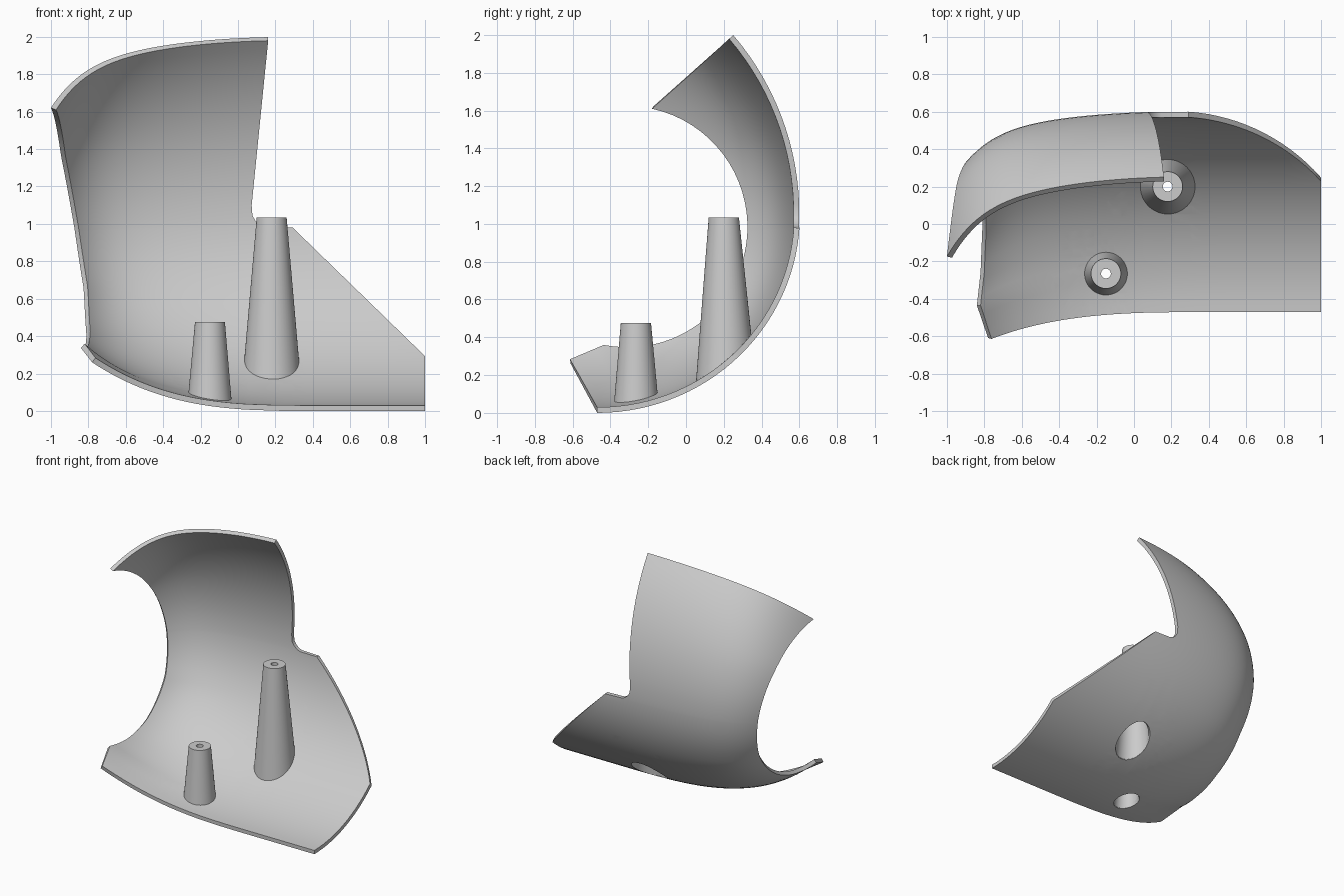
import bpy, bmesh, math

cube = bpy.data.objects.get("Cube")
if cube:
    bpy.data.objects.remove(cube, do_unlink=True)

grey = bpy.data.materials.new("light_grey_plastic")
grey.use_nodes = True
colour = (0.6, 0.6, 0.6, 1)
grey.diffuse_color = colour
grey.node_tree.nodes["Principled BSDF"].inputs["Base Color"].default_value = colour


def make_object(name, bm):
    mesh = bpy.data.meshes.new(name)
    bm.to_mesh(mesh)
    bm.free()
    mesh.materials.append(grey)
    obj = bpy.data.objects.new(name, mesh)
    bpy.context.collection.objects.link(obj)
    return obj


def activate(obj):
    bpy.ops.object.select_all(action='DESELECT')
    obj.select_set(True)
    bpy.context.view_layer.objects.active = obj


def interp(points, value):
    """Piecewise linear lookup in a sorted list of pairs."""
    for (a, fa), (b, fb) in zip(points, points[1:]):
        if value <= b:
            return fa + (fb - fa) * max(0, value - a) / (b - a)
    return points[-1][1]


# Shell shape: two blended arcs for the back, curling in towards a round side opening
MID_Z = 1.05
TOP_ANGLE = 40.5
CORNER_ANGLE = -78


def ridge(deg):
    a = math.radians(deg)
    if deg < 0:
        return -0.47 + 1.073 * math.cos(a), MID_Z + MID_Z * math.sin(a)
    return -0.86 + 1.464 * math.cos(a), MID_Z + 1.464 * math.sin(a)


def opening_edge(deg):
    around = interp([(CORNER_ANGLE, -101), (0, 3), (TOP_ANGLE, 78)], deg)
    x = interp([(-101, -0.84), (-85, -0.82), (-62, -0.81), (-30, -0.825),
                (0, -0.875), (35, -0.945), (78, -1.0)], around)
    a = math.radians(around)
    y, z = -0.31 + 0.655 * math.cos(a), 0.98 + 0.655 * math.sin(a)
    if deg < CORNER_ANGLE:
        k = (CORNER_ANGLE - deg) / (90 + CORNER_ANGLE)
        x, y, z = x + (-0.78 - x) * k, y + (-0.61 - y) * k, z + (0.26 - z) * k
    return x, y, z


def right_limit(z):
    if z < 0.27:
        return 1.0
    if z < 0.981:
        return 1.27 - z
    if z < 1.08:
        return 0.17 - math.sqrt(max(0, 0.01 - (1.08 - z) ** 2))
    return 0.07 + 0.09 * (z - 1.08) / 0.92


def shell_point(x, deg):
    ex, ey, ez = opening_edge(deg)
    cy, cz = ridge(deg)
    w = 1 - min(1, max(0, (x - ex) / (0.4 - ex)))
    sharp = 0.5 * w ** 2.5 + 0.5 * w ** 9
    blend = interp([(-90, 0), (-30, 1)], deg)
    f = w ** 3 * (1 - blend) + sharp * blend
    return x, cy + (ey - cy) * f, cz + (ez - cz) * f


# Rows follow the arc, with extra rows at the corners of the right-hand outline
rows = [-90 + i * 3 for i in range(29)] + [2 + i * 2.75 for i in range(15)]
rows += [math.degrees(math.asin((z - MID_Z) / MID_Z))
         for z in (0.978, 0.983, 0.99, 1.0, 1.02, 1.045)]
rows = sorted(rows)
LEFT_COLS, RIGHT_COLS = 30, 6
shell_bm = bmesh.new()
grid = []
for deg in rows:
    ex = opening_edge(deg)[0]
    xr = right_limit(ridge(deg)[1])
    xs = [ex + (0.05 - ex) * (i / LEFT_COLS) ** 1.4 for i in range(LEFT_COLS + 1)]
    xs += [0.05 + (xr - 0.05) * i / RIGHT_COLS for i in range(1, RIGHT_COLS + 1)]
    grid.append([shell_bm.verts.new(shell_point(x, deg)) for x in xs])
for low, high in zip(grid, grid[1:]):
    for i in range(len(low) - 1):
        shell_bm.faces.new((low[i], high[i], high[i + 1], low[i + 1]))


# Round openings under the posts, cut side by side with vertical planes
def cut_opening(bm, px, py, radius, sides=32):
    inside = [f for f in bm.faces if f.calc_center_median().z < 0.7 and
              math.hypot(f.calc_center_median().x - px,
                         f.calc_center_median().y - py) < radius + 0.2]
    for k in range(sides):
        a = 2 * math.pi * k / sides
        nx, ny = math.cos(a), math.sin(a)
        edges = {e for f in inside for e in f.edges}
        verts = {v for f in inside for v in f.verts}
        cut = bmesh.ops.bisect_plane(
            bm, geom=list(verts) + list(edges) + inside, dist=1e-5,
            plane_co=(px + radius * nx, py + radius * ny, 0), plane_no=(nx, ny, 0))
        pieces = {g for g in cut["geom"] if isinstance(g, bmesh.types.BMFace)}
        pieces |= {f for f in inside if f.is_valid}
        inside = []
        for f in pieces:
            c = f.calc_center_median()
            if (c.x - px) * nx + (c.y - py) * ny < radius:
                inside.append(f)
    bmesh.ops.delete(bm, geom=inside, context='FACES')


# Hollow tapered posts whose feet follow the shell
def floor_height(x, y):
    deg = math.degrees(math.asin(min(1, (y + 0.47) / 1.073))) - 90
    return shell_point(x, deg)[2]


TAPER = 0.086
WALL = 0.02
SIDES = 48


def post(name, px, py, top):
    outer = 0.08 + TAPER * (top - floor_height(px, py))
    profile = [(outer - WALL, None), (outer, None), (0.08, top), (0.026, top),
               (0.026, top - 0.05), (0.08 - WALL, top - 0.05)]
    bm = bmesh.new()
    rings = []
    for radius, height in profile:
        ring = []
        for i in range(SIDES):
            a = 2 * math.pi * i / SIDES
            x, y = px + radius * math.cos(a), py + radius * math.sin(a)
            z = floor_height(x, y) + 0.006 if height is None else height
            ring.append(bm.verts.new((x, y, z)))
        rings.append(ring)
    for k, ring in enumerate(rings):
        nxt = rings[(k + 1) % len(rings)]
        for i in range(SIDES):
            j = (i + 1) % SIDES
            bm.faces.new((ring[i], ring[j], nxt[j], nxt[i]))
    bmesh.ops.recalc_face_normals(bm, faces=bm.faces[:])
    cut_opening(shell_bm, px, py, outer - WALL)
    return make_object(name, bm)


posts = [post("tall_post", 0.18, 0.2, 1.035), post("short_post", -0.15, -0.265, 0.475)]

# Give the shell its thickness and smooth the curved faces
shell = make_object("curved_shell", shell_bm)
solid = shell.modifiers.new("thickness", 'SOLIDIFY')
solid.thickness = 0.03
solid.offset = -1
activate(shell)
bpy.ops.object.modifier_apply(modifier=solid.name)
for obj in [shell] + posts:
    activate(obj)
    bpy.ops.object.shade_smooth_by_angle(angle=math.radians(35))
